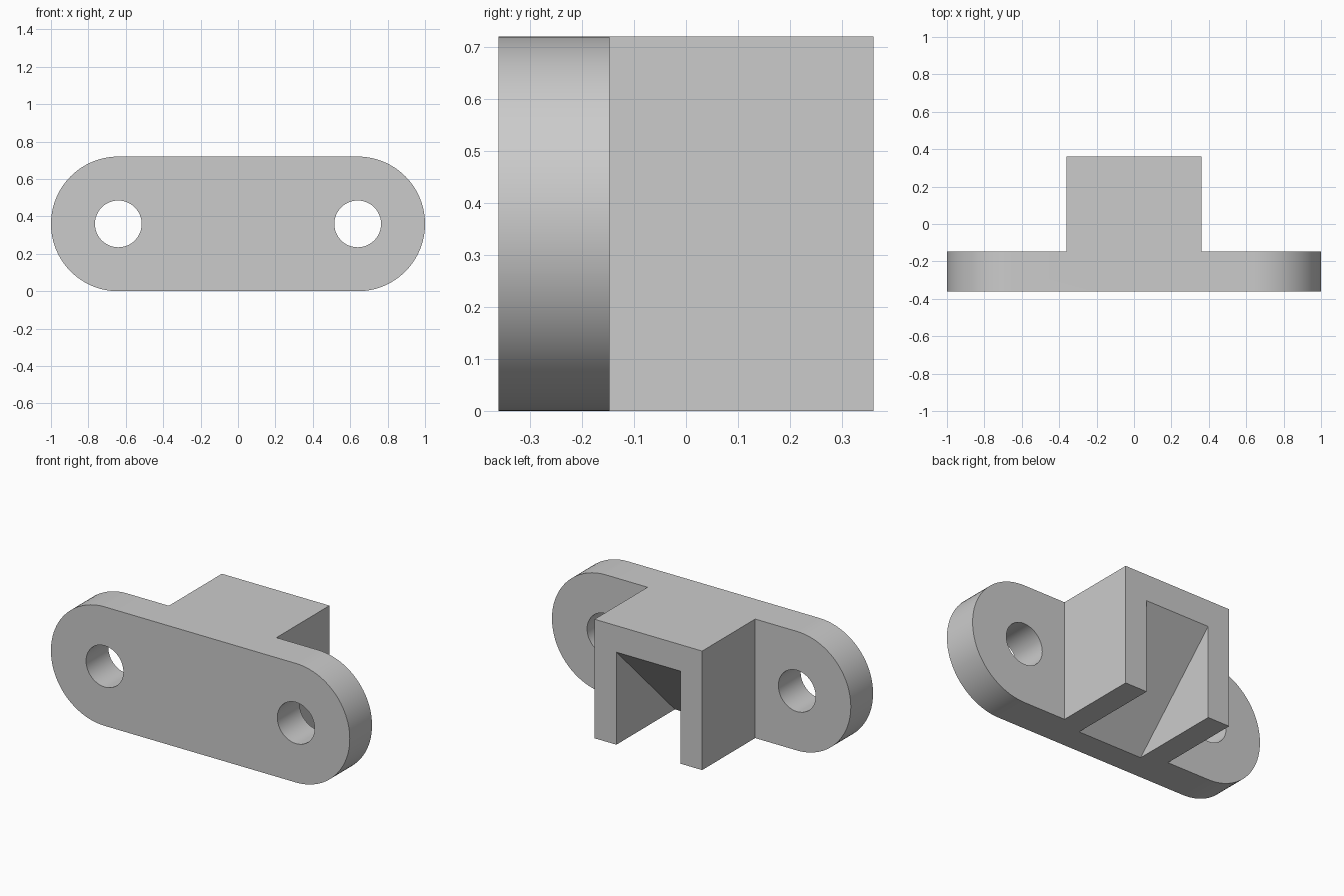
import bpy, bmesh
from math import pi, sin, cos, radians

cube = bpy.data.objects.get("Cube")
if cube:
    bpy.data.objects.remove(cube, do_unlink=True)

grey = bpy.data.materials.new("plain grey")
grey.use_nodes = True
colour = (0.6, 0.6, 0.6, 1)
grey.diffuse_color = colour
grey.node_tree.nodes["Principled BSDF"].inputs["Base Color"].default_value = colour

HEIGHT = 0.72
R = HEIGHT / 2          # end radius, also half the boss width
HOLE_X = 1 - R
FRONT, PLATE_BACK, BACK = -0.36, -0.147, 0.36


def prism(name, profile, axis, start, end):
    """Extrude a flat outline along x or y; the outline uses the other two axes."""
    def place(p, d):
        return (d, p[0], p[1]) if axis == "x" else (p[0], d, p[1])
    bm = bmesh.new()
    face = bm.faces.new([bm.verts.new(place(p, start)) for p in profile])
    new = bmesh.ops.extrude_face_region(bm, geom=[face])["geom"]
    for v in new:
        if isinstance(v, bmesh.types.BMVert):
            v.co["xyz".index(axis)] = end
    bmesh.ops.recalc_face_normals(bm, faces=bm.faces)
    mesh = bpy.data.meshes.new(name)
    bm.to_mesh(mesh)
    bm.free()
    mesh.materials.append(grey)
    obj = bpy.data.objects.new(name, mesh)
    bpy.context.collection.objects.link(obj)
    return obj


def arc(cx, radius, start, sweep, steps):
    return [(cx + radius * cos(start + sweep * i / steps),
             R + radius * sin(start + sweep * i / steps)) for i in range(steps + 1)]


def combine(target, other, operation):
    """Apply a boolean and remove the helper."""
    mod = target.modifiers.new(operation, "BOOLEAN")
    mod.operation, mod.solver, mod.object = operation, "EXACT", other
    bpy.context.view_layer.objects.active = target
    bpy.ops.object.modifier_apply(modifier=mod.name)
    bpy.data.objects.remove(other, do_unlink=True)


# Rounded mounting plate
outline = arc(HOLE_X, R, -pi / 2, pi, 48) + arc(-HOLE_X, R, pi / 2, pi, 48)
bracket = prism("mounting_bracket", outline, "y", FRONT, PLATE_BACK)

# Square boss on the back
boss = prism("boss", [(-R, 0), (R, 0), (R, HEIGHT), (-R, HEIGHT)], "y",
             FRONT + 0.1, BACK)
combine(bracket, boss, "UNION")

# Wedge slot, open to the back and below, with a sloping roof
depth, over = 0.56, 0.1
wedge = [(BACK + over, -over), (BACK + over, depth), (BACK, depth),
         (BACK - depth - over, -over)]
combine(bracket, prism("slot_cutter", wedge, "x", -0.214, 0.214), "DIFFERENCE")

# Two bolt holes
for side in (-1, 1):
    circle = arc(side * HOLE_X, 0.125, 0, 2 * pi, 48)[:-1]
    combine(bracket, prism("hole_cutter", circle, "y", FRONT - over, PLATE_BACK + over),
            "DIFFERENCE")

bpy.ops.object.select_all(action="DESELECT")
bracket.select_set(True)
bpy.context.view_layer.objects.active = bracket
bpy.ops.object.shade_smooth_by_angle(angle=radians(30))
